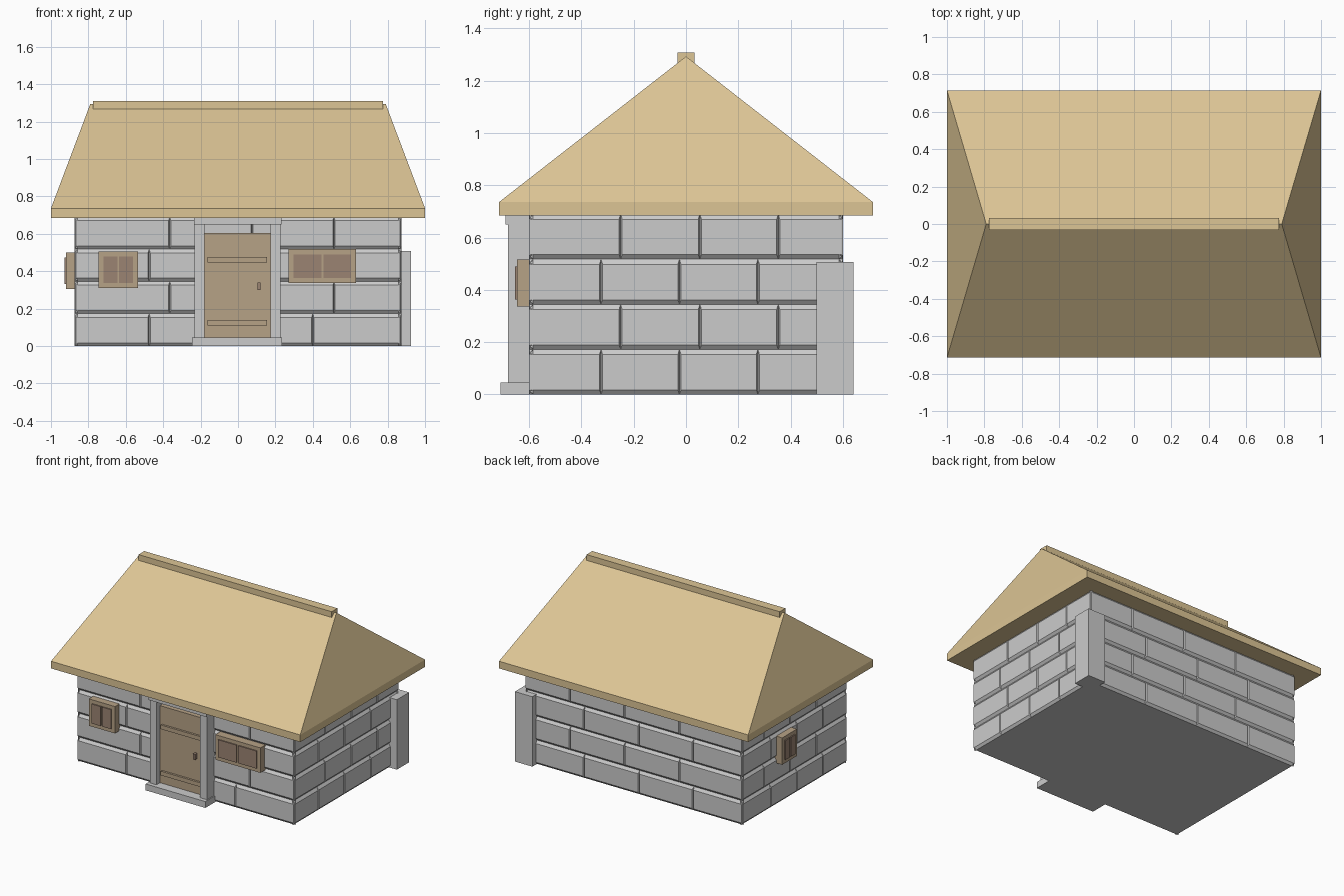
import bpy, bmesh

if "Cube" in bpy.data.objects:
    bpy.data.objects.remove(bpy.data.objects["Cube"])


def material(name, rgb):
    m = bpy.data.materials.new(name)
    m.diffuse_color = (*rgb, 1)
    m.use_nodes = True
    m.node_tree.nodes["Principled BSDF"].inputs["Base Color"].default_value = m.diffuse_color
    return m


THATCH = material("thatch", (0.72, 0.56, 0.30))
WOOD = material("wood", (0.47, 0.36, 0.24))
DARK_WOOD = material("dark_wood", (0.33, 0.23, 0.17))


def finish(name, bm, mat=None):
    bmesh.ops.recalc_face_normals(bm, faces=bm.faces)
    me = bpy.data.meshes.new(name)
    bm.to_mesh(me)
    bm.free()
    ob = bpy.data.objects.new(name, me)
    bpy.context.collection.objects.link(ob)
    if mat:
        me.materials.append(mat)
    return ob


def add_box(bm, x, y, z):
    """Adds a box from three (low, high) ranges."""
    verts = bmesh.ops.create_cube(bm, size=1)["verts"]
    for v in verts:
        v.co = [r[0] if c < 0 else r[1] for c, r in zip(v.co, (x, y, z))]
    return verts


def box(name, x, y, z, mat=None):
    bm = bmesh.new()
    add_box(bm, x, y, z)
    return finish(name, bm, mat)


# Stone walls: solid core with tapered blocks laid in four staggered courses
HX, HY, COURSE, DEPTH = 0.873, 0.6, 0.1725, 0.014
box("wall_core", (-HX + DEPTH, HX - DEPTH), (-HY + DEPTH, HY - DEPTH), (0, 0.7))

LONG = [(-HX, -0.475, -0.04, 0.4, HX), (-HX, -0.365, 0.075, 0.513, HX)]
SHORT = [(-HY, -0.325, -0.025, 0.275, HY), (-HY, -0.25, 0.053, 0.353, HY)]


def stone_wall(name, joints, half_depth, place):
    bm = bmesh.new()
    for row in range(4):
        z0, z1 = row * COURSE, (row + 1) * COURSE
        cuts = joints[row % 2]
        for a, b in zip(cuts, cuts[1:]):
            verts = add_box(bm, (a, b), (half_depth - 0.05, half_depth), (z0, z1))
            for v in verts:
                u, d, z = v.co
                if d > half_depth - 0.01:      # chamfer towards the outer face
                    z += 0.017 if z < z1 - 0.01 else -0.02
                    u += 0.006 if u < b - 0.01 else -0.006
                elif d < half_depth - 0.01:    # joint bottom
                    d = half_depth - DEPTH
                v.co = place(u, d, z)
    return finish(name, bm)


stone_wall("front_wall", LONG, HY, lambda u, d, z: (u, -d, z))
stone_wall("back_wall", LONG, HY, lambda u, d, z: (u, d, z))
stone_wall("right_wall", SHORT, HX, lambda u, d, z: (d, u, z))
stone_wall("left_wall", SHORT, HX, lambda u, d, z: (-d, u, z))

# Stone buttress at the back right corner
box("corner_buttress", (0.785, 0.925), (0.5, 0.64), (0, 0.507))

# Hipped roof on a thick eave slab
bm = bmesh.new()
rings = [[bm.verts.new((x, y, z)) for x, y in ((-1, -.715), (1, -.715), (1, .715), (-1, .715))]
         for z in (0.684, 0.736)]
low, top = rings
ridge_l, ridge_r = bm.verts.new((-0.79, 0, 1.293)), bm.verts.new((0.79, 0, 1.293))
bm.faces.new(low)
for i in range(4):
    j = (i + 1) % 4
    bm.faces.new((low[i], low[j], top[j], top[i]))
bm.faces.new((top[0], top[1], ridge_r, ridge_l))
bm.faces.new((top[2], top[3], ridge_l, ridge_r))
bm.faces.new((top[1], top[2], ridge_r))
bm.faces.new((top[3], top[0], ridge_l))
finish("roof", bm, THATCH)
box("ridge_cap", (-0.775, 0.775), (-0.033, 0.033), (1.265, 1.309), THATCH)

# Doorway: stone posts, lintel and step
for side, x in (("left", (-0.232, -0.178)), ("right", (0.173, 0.228))):
    box(f"door_post_{side}", x, (-0.68, -0.58), (0.0, 0.686))
box("door_lintel", (-0.236, 0.232), (-0.69, -0.58), (0.65, 0.69))
box("door_step", (-0.245, 0.235), (-0.71, -0.58), (0, 0.046))

# Door with crossbars and handle
box("door", (-0.178, 0.173), (-0.64, -0.58), (0.005, 0.605), WOOD)
for i, z in enumerate((0.11, 0.445)):
    box(f"door_crossbar_{i + 1}", (-0.162, 0.155), (-0.655, -0.63), (z, z + 0.03), WOOD)
box("door_handle", (0.103, 0.12), (-0.665, -0.63), (0.3, 0.34), DARK_WOOD)


# Windows: wooden frame with two dark panes split by a bar
def window(name, u0, u1, z0, z1, face, place):
    def part(label, u, d, z, mat):
        box(f"{name}_{label}", *place(u, d), z, mat)
    mid, m = (u0 + u1) / 2, 0.027
    part("frame", (u0, u1), (face - 0.02, face + 0.046), (z0, z1), WOOD)
    part("pane_a", (u0 + m, mid - 0.005), (face, face + 0.054), (z0 + m, z1 - m), DARK_WOOD)
    part("pane_b", (mid + 0.005, u1 - m), (face, face + 0.054), (z0 + m, z1 - m), DARK_WOOD)


def on_front(u, d):
    return u, (-d[1], -d[0])


def on_left(u, d):
    return (-d[1], -d[0]), u


window("left_front_window", -0.745, -0.535, 0.31, 0.505, HY, on_front)
window("right_front_window", 0.27, 0.632, 0.336, 0.517, HY, on_front)
window("side_window", 0.04, 0.21, 0.305, 0.5, HX, on_left)
